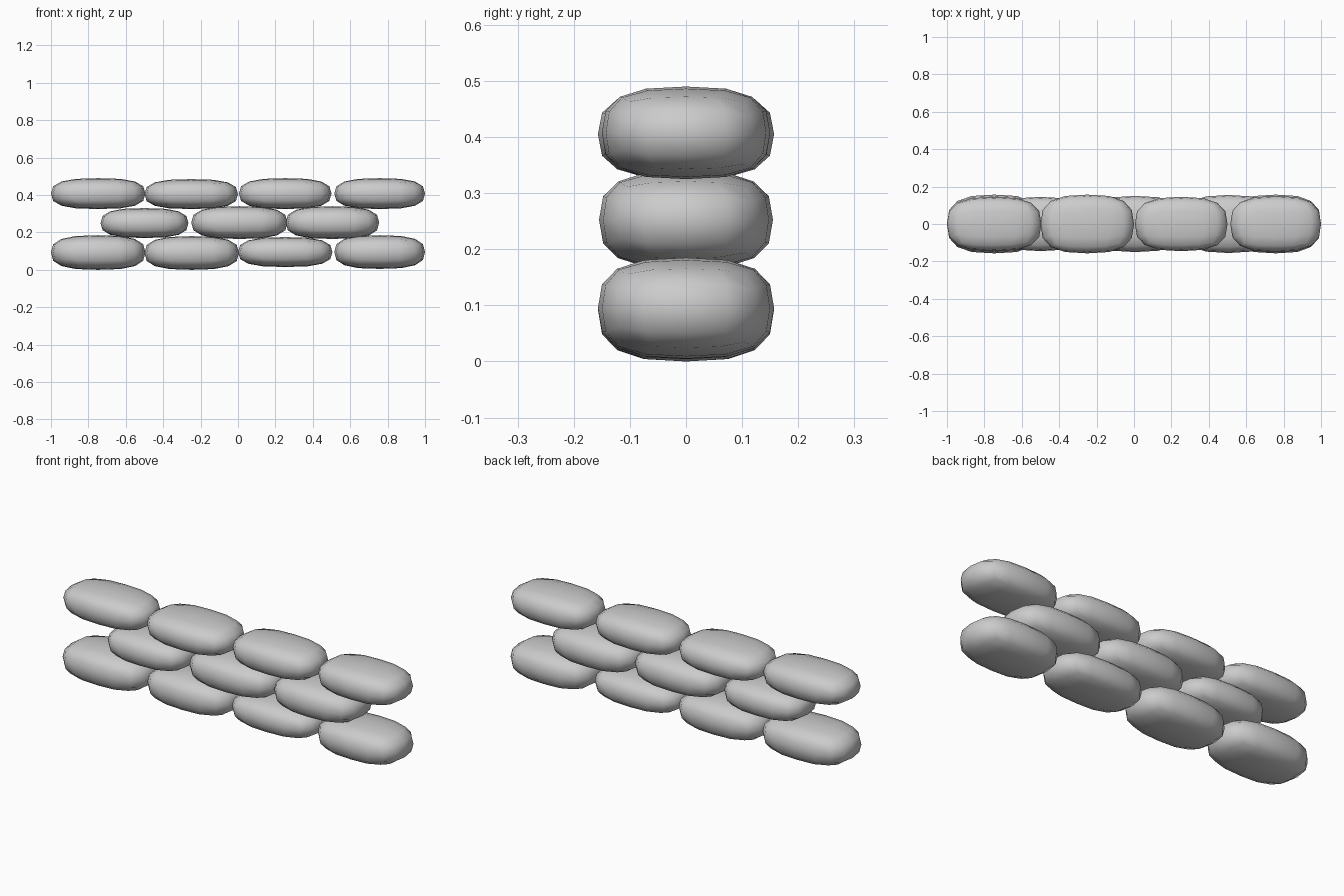
import bpy
import bmesh
from mathutils import Vector

cube = bpy.data.objects.get("Cube")
if cube:
    bpy.data.objects.remove(cube, do_unlink=True)

# Plain grey cloth
grey = bpy.data.materials.new("grey cloth")
grey.use_nodes = True
colour = (0.6, 0.6, 0.6, 1)
grey.diffuse_color = colour
grey.node_tree.nodes["Principled BSDF"].inputs["Base Color"].default_value = colour


def make_bag(name, x0, x1, z0, z1, half_depth, power=2.8):
    """A stuffed bag: a gridded cube rounded into a soft pillow."""
    bm = bmesh.new()
    bmesh.ops.create_cube(bm, size=2)
    bmesh.ops.subdivide_edges(bm, edges=bm.edges[:], cuts=3, use_grid_fill=True)
    size = Vector(((x1 - x0) / 2, half_depth, (z1 - z0) / 2))
    for v in bm.verts:
        p = v.co / sum(abs(c) ** power for c in v.co) ** (1 / power)
        v.co = p * size
    mesh = bpy.data.meshes.new(name)
    bm.to_mesh(mesh)
    bm.free()
    mesh.shade_smooth()
    mesh.materials.append(grey)
    bag = bpy.data.objects.new(name, mesh)
    bag.location = ((x0 + x1) / 2, 0, (z0 + z1) / 2)
    bpy.context.collection.objects.link(bag)


# Three staggered courses: left end, right end, bottom, top, half depth
courses = {
    "bottom": [(-1, -0.495, 0, 0.185, 0.157), (-0.5, 0.005, 0, 0.18, 0.15),
               (0, 0.505, 0.015, 0.175, 0.145), (0.515, 1, 0.005, 0.185, 0.157)],
    "middle": [(-0.735, -0.265, 0.17, 0.33, 0.145), (-0.25, 0.265, 0.165, 0.34, 0.15),
               (0.255, 0.755, 0.165, 0.34, 0.155)],
    "top": [(-1, -0.495, 0.325, 0.49, 0.145), (-0.5, 0, 0.325, 0.485, 0.157),
            (0.005, 0.5, 0.325, 0.49, 0.145), (0.515, 1, 0.325, 0.49, 0.15)],
}
for course, bags in courses.items():
    for i, dims in enumerate(bags, 1):
        make_bag(f"{course}_sandbag_{i}", *dims)
